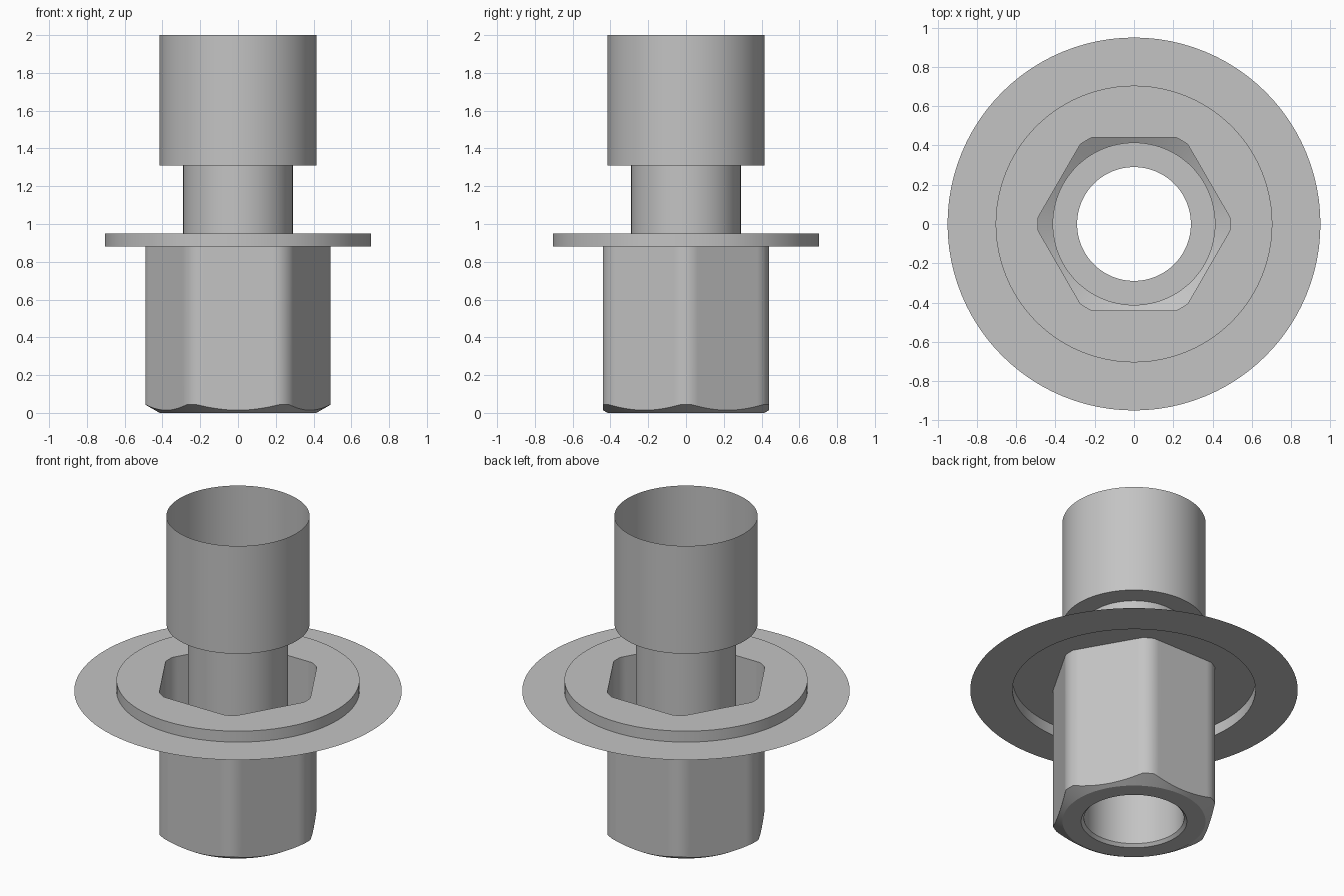
import bpy, bmesh
from math import cos, sin, tau, pi, radians, tan

if "Cube" in bpy.data.objects:
    bpy.data.objects.remove(bpy.data.objects["Cube"])

SEGMENTS = 96
APOTHEM, CORNER, FACE_R = 0.44, 0.49, 0.415
BORE, SLEEVE_BASE, FLANGE_TOP, FLANGE_BASE = 0.29, 1.31, 0.95, 0.88

grey = bpy.data.materials.new("plain_grey")
grey.use_nodes = True
colour = (0.55, 0.55, 0.55, 1)
grey.diffuse_color = colour
grey.node_tree.nodes["Principled BSDF"].inputs["Base Color"].default_value = colour


def circle(r, z):
    return lambda a: (r, z)


def hex_radius(a):
    """Hexagon with corners turned down to a cylinder."""
    return min(APOTHEM / cos(a % (pi / 3) - pi / 6), CORNER)


def hexagon(z):
    return lambda a: (hex_radius(a), z)


def chamfer_edge(a):
    """Where the bottom cone cuts the hexagon."""
    r = hex_radius(a)
    return r, (r - FACE_R) * tan(radians(30))


def loft(name, rings):
    """Skin an open sheet through rings, each giving radius and height by angle."""
    bm = bmesh.new()
    loops = []
    for ring in rings:
        loop = []
        for i in range(SEGMENTS):
            a = tau * i / SEGMENTS
            r, z = ring(a)
            loop.append(bm.verts.new((r * cos(a), r * sin(a), z)))
        loops.append(loop)
    for top, low in zip(loops, loops[1:]):
        for i in range(SEGMENTS):
            j = (i + 1) % SEGMENTS
            bm.faces.new((top[i], low[i], low[j], top[j]))
    mesh = bpy.data.meshes.new(name)
    bm.to_mesh(mesh)
    bm.free()
    mesh.materials.append(grey)
    obj = bpy.data.objects.new(name, mesh)
    bpy.context.collection.objects.link(obj)
    bpy.ops.object.select_all(action="DESELECT")
    obj.select_set(True)
    bpy.context.view_layer.objects.active = obj
    bpy.ops.object.shade_smooth_by_angle(angle=radians(30))
    return obj


# Wide open sleeve with its stepped floor
loft("upper_sleeve", [circle(FACE_R, 2), circle(FACE_R, SLEEVE_BASE),
                      circle(BORE, SLEEVE_BASE)])

# Narrow through tube, flared at the bottom mouth
loft("inner_tube", [circle(BORE, SLEEVE_BASE), circle(BORE, 0.018),
                    circle(0.307, 0)])

# Raised washer with a hexagonal opening, and the thin brim around it
loft("washer_and_brim", [hexagon(FLANGE_TOP), circle(0.705, FLANGE_TOP),
                         circle(0.705, FLANGE_BASE), circle(0.95, FLANGE_BASE)])

# Hexagonal body with a cone-chamfered bottom
loft("hex_body", [hexagon(FLANGE_TOP), chamfer_edge,
                  circle(FACE_R, 0), circle(0.307, 0)])
